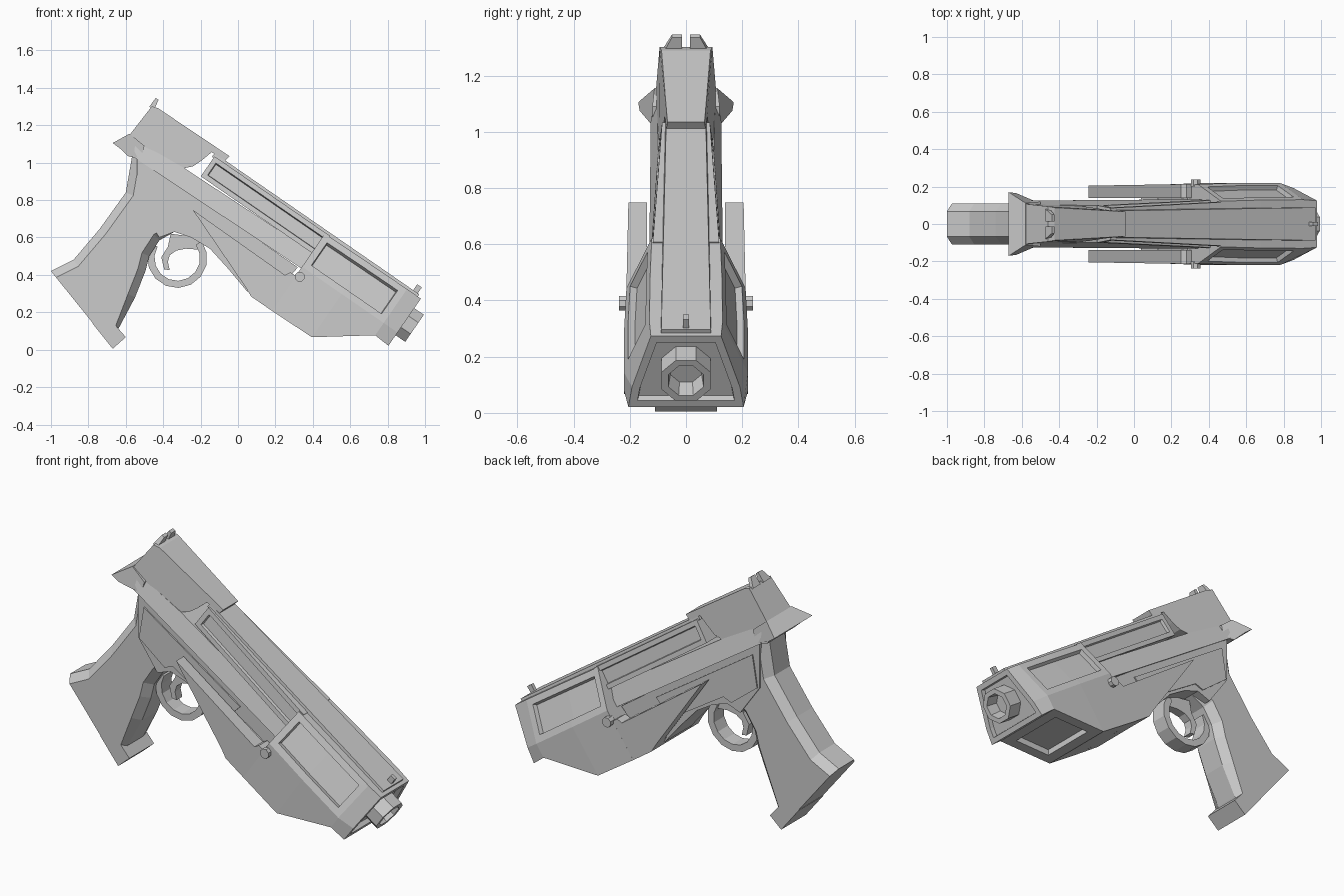
import bpy, bmesh, math

if "Cube" in bpy.data.objects:
    bpy.data.objects.remove(bpy.data.objects["Cube"])

TILT = math.radians(34.6)   # barrel points down toward +x


def finish(name, bm, tilt):
    bmesh.ops.recalc_face_normals(bm, faces=bm.faces[:])
    me = bpy.data.meshes.new(name)
    bm.to_mesh(me)
    bm.free()
    ob = bpy.data.objects.new(name, me)
    bpy.context.collection.objects.link(ob)
    if tilt:
        ob.rotation_euler = (0, TILT, 0)
    return ob


def prism(name, pts, w=None, inner=None, tilt=True, chamfer=0, sharp=()):
    """Side profile extruded to both sides; points are (along, up[, half width]).
    With inner set, makes a mirrored pair of slabs instead.
    chamfer bevels the outline edges, except the numbered ones in sharp."""
    bm = bmesh.new()
    spans = [(-1, 1)] if inner is None else [(-1, None), (None, 1)]
    for span in spans:
        sign = span[0] or span[1]
        rings = []
        for s in span:
            ring = []
            for p in pts:
                half = p[2] if len(p) > 2 else w
                y = s * half if s else sign * inner
                ring.append(bm.verts.new((p[0], y, p[1])))
            rings.append(ring)
            bm.faces.new(ring)
        a, b = rings
        n = len(a)
        for i in range(n):
            j = (i + 1) % n
            bm.faces.new((a[i], a[j], b[j], b[i]))
        if chamfer:
            bmesh.ops.recalc_face_normals(bm, faces=bm.faces[:])
            edges = [bm.edges.get((r[i], r[(i + 1) % n]))
                     for r in rings for i in range(n) if i not in sharp]
            bmesh.ops.bevel(bm, geom=edges, offset=chamfer, segments=1,
                            profile=0.5, affect='EDGES', clamp_overlap=False)
    return finish(name, bm, tilt)


def loft(sections):
    """Symmetric cross-sections (u, [(half width, v)...]) skinned along the barrel."""
    bm = bmesh.new()
    rings = []
    for u, half in sections:
        ring = [(w, v) for w, v in half] + [(-w, v) for w, v in reversed(half)]
        rings.append([bm.verts.new((u, y, v)) for y, v in ring])
    n = len(rings[0])
    sides = []
    for a, b in zip(rings, rings[1:]):
        sides.append([bm.faces.new((a[j], a[(j + 1) % n], b[(j + 1) % n], b[j]))
                      for j in range(n)])
    bm.faces.new(rings[0])
    front = bm.faces.new(rings[-1])
    bmesh.ops.recalc_face_normals(bm, faces=bm.faces[:])
    return bm, sides, front


def recess(bm, faces, thickness, depth):
    """Flat border, then steep walls down to a sunken panel."""
    for t, d in ((thickness, 0), (.004, -depth)):
        bmesh.ops.inset_region(bm, faces=faces, thickness=t, depth=d,
                               use_even_offset=True, use_boundary=True)


def ring(name, center, r_out, r_in, half, a0, a1, n):
    """Flat-sided arc in the side plane."""
    arc = [math.radians(a0 + (a1 - a0) * i / n) for i in range(n + 1)]
    pts = [(center[0] + r_out * math.cos(a), center[1] + r_out * math.sin(a)) for a in arc]
    pts += [(center[0] + r_in * math.cos(a), center[1] + r_in * math.sin(a)) for a in reversed(arc)]
    return prism(name, pts, half, tilt=False)


# Front shell with side windows, muzzle recess and underside recess
bm, sides, front = loft([
    (0.03, [(.122, .775), (.212, .56), (.212, .274)]),
    (0.287, [(.128, .778), (.22, .56), (.22, .279)]),
    (0.56, [(.13, .78), (.22, .56), (.22, .48)]),
    (0.65, [(.125, .78), (.192, .56), (.205, .474)])])
recess(bm, [sides[0][0], sides[1][0]], .037, .025)
recess(bm, [sides[0][4], sides[1][4]], .037, .025)
recess(bm, [front], .028, .025)
recess(bm, [sides[1][2]], .06, .03)
finish("front_shell", bm, True)

# Side wedges trailing back from the shell, with the filled floor between them
prism("shell_wedges", [(-.624, .478, .205), (-.02, .471, .213), (-.005, .50, .213), (.035, .50, .212),
                       (.035, .274, .212), (-.104, .274, .21), (-.157, .298, .208)], inner=.138)
prism("shell_floor", [(-.16, .30), (-.10, .274), (.035, .274), (.035, .46), (-.16, .46)], .14)

# Slide with recessed sides, and the raised strip on top
bm, sides, front = loft([(-.69, [(.085, .78), (.1, .65)]),
                         (.06, [(.118, .78), (.13, .65)])])
recess(bm, [sides[0][0]], .026, .016)
recess(bm, [sides[0][2]], .026, .016)
finish("slide", bm, True)
prism("top_strip", [(-.70, .77, .075), (.63, .77, .09), (.63, .794, .088), (-.70, .794, .07)])

# Rail along the top of the frame
prism("frame_rail", [(-1.08, .53, .125), (.03, .55, .132), (.03, .59, .132), (.03, .655, .1),
                     (-.79, .636, .1), (-1.10, .61, .104), (-1.08, .56, .125)])

# Rear hood, overhanging the slide
prism("rear_hood", [(-1.083, .82, .087), (-.625, .826, .066), (-.63, .79, .07), (-.715, .79, .075),
                    (-.735, .72, .082), (-.755, .67, .09), (-.79, .634, .097),
                    (-1.13, .60, .108), (-1.118, .81, .094)])

# Flared wings at the back
prism("rear_wings", [(-.67, 1.105, .17), (-.58, 1.155, .112), (-.50, 1.09, .12),
                     (-.52, 1.02, .118), (-.59, 1.035, .12), (-.63, 1.075, .165)], tilt=False)

# Frame and its thin side panel
prism("frame", [(-.54, 1.04), (.32, .44), (.25, .36), (.05, .31), (-.05, .43), (-.15, .54), (-.25, .60),
                (-.34, .63), (-.42, .60), (-.54, .77)], .118, tilt=False)
prism("frame_panel", [(-.50, .95), (-.53, .77), (-.37, .645), (-.32, .665), (-.06, .50), (.0, .45),
                      (.1, .55)], .125, tilt=False)

# Grip with chamfered straps and a square heel
prism("grip", [(-.56, 1.07), (-.60, .84), (-.74, .645), (-.88, .48), (-1.0, .42), (-.69, .035),
               (-.635, .12), (-.55, .28), (-.495, .42), (-.475, .5), (-.42, .585), (-.34, .63),
               (-.30, .75), (-.42, .93)], .11, tilt=False, chamfer=.042, sharp=(4, 5, 11, 12, 13))
prism("grip_heel", [(-.78, .143), (-.67, .005), (-.60, .067), (-.685, .165)], .11, tilt=False)

# Trigger guard and trigger
ring("trigger_guard", (-.325, .49), .16, .122, .045, 150, 395, 10)
prism("trigger", [(-.21, .60), (-.21, .535), (-.28, .54), (-.33, .53), (-.365, .505), (-.375, .47),
                  (-.365, .425), (-.395, .43), (-.41, .495), (-.375, .55), (-.36, .62)], .025, tilt=False)

# Octagonal muzzle with a bore
octa = [(math.cos(math.radians(22.5 + 45 * i)), math.sin(math.radians(22.5 + 45 * i))) for i in range(8)]
bm = bmesh.new()
loops = [[bm.verts.new((u, r * c, .63 + r * s)) for c, s in octa]
         for u, r in ((.60, .095), (.712, .095), (.712, .068), (.64, .06))]
for a, b in zip(loops, loops[1:]):
    for i in range(8):
        j = (i + 1) % 8
        bm.faces.new((a[i], a[j], b[j], b[i]))
bm.faces.new(loops[0])
bm.faces.new(loops[-1])
finish("muzzle", bm, True)

# Side pins
prism("side_pins", [(.33 + .028 * c, .39 + .028 * s) for c, s in octa], .238, inner=.2, tilt=False)

# Sights
prism("rear_sight", [(-1.128, .80, .08), (-1.098, .80, .08), (-1.108, .858, .05), (-1.126, .858, .05)],
      inner=.014)
prism("front_sight", [(.59, .785), (.62, .785), (.62, .832), (.59, .832)], .01)
